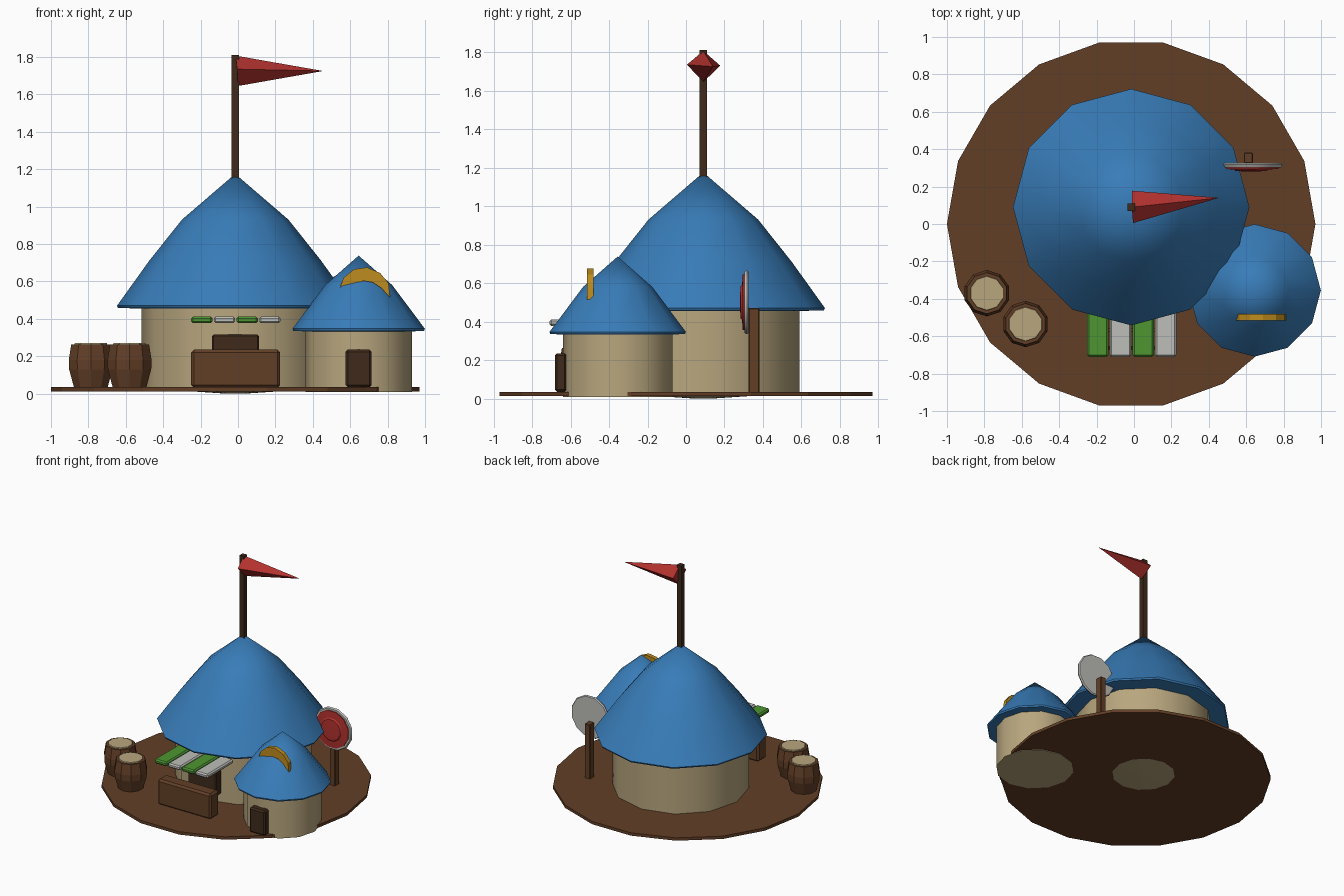
import bpy, bmesh
from math import sin, cos, pi, radians
from mathutils import Matrix, Vector

if "Cube" in bpy.data.objects:
    bpy.data.objects.remove(bpy.data.objects["Cube"])


def mat(name, r, g, b):
    m = bpy.data.materials.new(name)
    lin = [((c / 255 + 0.055) / 1.055) ** 2.4 for c in (r, g, b)]
    m.diffuse_color = (*lin, 1)
    m.use_nodes = True
    m.node_tree.nodes["Principled BSDF"].inputs["Base Color"].default_value = m.diffuse_color
    return m


BLUE = mat("blue_cloth", 56, 124, 184)
SAND = mat("sand_cloth", 184, 166, 126)
WOOD = mat("wood", 98, 62, 38)
DARK = mat("dark_wood", 62, 42, 26)
RED = mat("red", 178, 50, 46)
GREEN = mat("green", 78, 150, 50)
PALE = mat("pale_grey", 190, 190, 186)
GOLD = mat("gold", 190, 140, 30)


def finish(name, bm, material, smooth=None):
    bmesh.ops.recalc_face_normals(bm, faces=bm.faces)
    me = bpy.data.meshes.new(name)
    bm.to_mesh(me)
    bm.free()
    me.materials.append(material)
    ob = bpy.data.objects.new(name, me)
    bpy.context.collection.objects.link(ob)
    if smooth:
        bpy.ops.object.select_all(action='DESELECT')
        ob.select_set(True)
        bpy.context.view_layer.objects.active = ob
        bpy.ops.object.shade_smooth_by_angle(angle=radians(smooth))
    return ob


def lathe(name, profile, loc, sides, material, smooth=None, rot=None, phase=0):
    """Closed solid of revolution from (radius, height) pairs, bottom to top."""
    bm = bmesh.new()
    rings = []
    for r, z in profile:
        if r == 0:
            rings.append([bm.verts.new((0, 0, z))])
        else:
            rings.append([bm.verts.new((r * cos(2 * pi * (i + phase) / sides),
                                        r * sin(2 * pi * (i + phase) / sides), z))
                          for i in range(sides)])
    for a, b in zip(rings, rings[1:]):
        for i in range(sides):
            j = (i + 1) % sides
            if len(a) == 1:
                bm.faces.new((a[0], b[i], b[j]))
            elif len(b) == 1:
                bm.faces.new((a[i], a[j], b[0]))
            else:
                bm.faces.new((a[i], a[j], b[j], b[i]))
    for ring in (rings[0], rings[-1]):
        if len(ring) > 1:
            bm.faces.new(ring)
    bm.transform(Matrix.Translation(loc) @ (rot or Matrix()))
    return finish(name, bm, material, smooth)


def box(name, lo, hi, material, bevel=0.0):
    lo, hi = Vector(lo), Vector(hi)
    bm = bmesh.new()
    bmesh.ops.create_cube(bm, size=1)
    bm.transform(Matrix.Translation((lo + hi) / 2) @ Matrix.Diagonal((*(hi - lo), 1)))
    if bevel:
        bmesh.ops.bevel(bm, geom=bm.edges[:], offset=bevel, segments=1, affect='EDGES')
    return finish(name, bm, material)


# Ground pad
lathe("ground_pad", [(0.985, 0.012), (0.985, 0.035)], (-0.015, 0, 0), 18, WOOD)

# Main tent: wall and roof
C = (-0.015, 0.09, 0)
lathe("main_wall", [(0.05, 0.0), (0.5, 0.03), (0.5, 0.47)], C, 12, SAND, 40)
lathe("main_roof", [(0, 0.46), (0.5, 0.455), (0.626, 0.458), (0.632, 0.47), (0.46, 0.71),
                    (0.285, 0.93), (0, 1.175)], C, 12, BLUE, 40)

# Small tent: wall and roof
T = (0.645, -0.355, 0)
lathe("small_wall", [(0.285, 0.008), (0.285, 0.345)], T, 12, SAND, 40)
lathe("small_roof", [(0, 0.335), (0.285, 0.333), (0.35, 0.335), (0.354, 0.347),
                     (0.18, 0.58), (0, 0.738)], T, 12, BLUE, 40)

# Flag pole and four-sided pennant
box("flag_pole", (-0.035, 0.07, 1.1), (0.005, 0.11, 1.81), DARK)
bm = bmesh.new()
base = [bm.verts.new(p) for p in [(-0.012, 0.09, 1.807), (-0.012, 0.178, 1.73),
                                  (0.0, 0.09, 1.645), (-0.005, 0.005, 1.735)]]
tip = bm.verts.new((0.455, 0.14, 1.725))
bm.faces.new(base)
for i in range(4):
    bm.faces.new((base[i], base[(i + 1) % 4], tip))
finish("pennant", bm, RED)

# Shop front: counter, window, striped awning
box("counter", (-0.25, -0.67, 0.03), (0.225, -0.56, 0.235), WOOD, 0.015)
box("window", (-0.14, -0.44, 0.10), (0.112, -0.37, 0.315), DARK, 0.008)
for i in range(4):
    x = -0.25 + 0.121 * i
    box(f"awning_slat_{i + 1}", (x, -0.71, 0.377), (x + 0.114, -0.38, 0.412),
        PALE if i % 2 else GREEN, 0.01)

# Small tent door
box("small_door", (0.575, -0.682, 0.035), (0.715, -0.62, 0.235), DARK, 0.012)

# Gold crescent on the small roof
outline = [(.545, .567), (.565, .62), (.62, .665), (.69, .675), (.76, .645), (.805, .59),
           (.813, .515), (.765, .565), (.72, .595), (.67, .603), (.61, .582)]
bm = bmesh.new()
face = bm.faces.new([bm.verts.new((x, -0.515, z)) for x, z in outline])
ext = bmesh.ops.extrude_face_region(bm, geom=[face], use_keep_orig=True)
bmesh.ops.translate(bm, vec=(0, 0.033, 0),
                    verts=[g for g in ext["geom"] if isinstance(g, bmesh.types.BMVert)])
finish("roof_crescent", bm, GOLD)

# Round sign on a post; its axis points to the front
TURN = Matrix.Rotation(pi / 2, 4, 'X')
S = (0.627, 0.325, 0.5)
lathe("sign_back", [(0.165, 0), (0.172, 0.008), (0.165, 0.022)], S, 12, PALE, 30, TURN, 0.5)
lathe("sign_face", [(0.15, 0.015), (0.15, 0.03), (0.095, 0.034), (0.085, 0.042), (0, 0.045)],
      S, 12, RED, 30, TURN, 0.5)
box("sign_post", (0.587, 0.325, 0.02), (0.635, 0.382, 0.47), WOOD, 0.005)

# Two barrels with pale lids
for n, (x, y) in enumerate([(-0.787, -0.37), (-0.58, -0.535)], 1):
    lathe(f"barrel_{n}", [(0.092, 0.025), (0.122, 0.13), (0.124, 0.18), (0.11, 0.262)],
          (x, y, 0), 10, WOOD, phase=0.5)
    lathe(f"barrel_lid_{n}", [(0.095, 0.25), (0.09, 0.27)], (x, y, 0), 10, SAND, phase=0.5)
